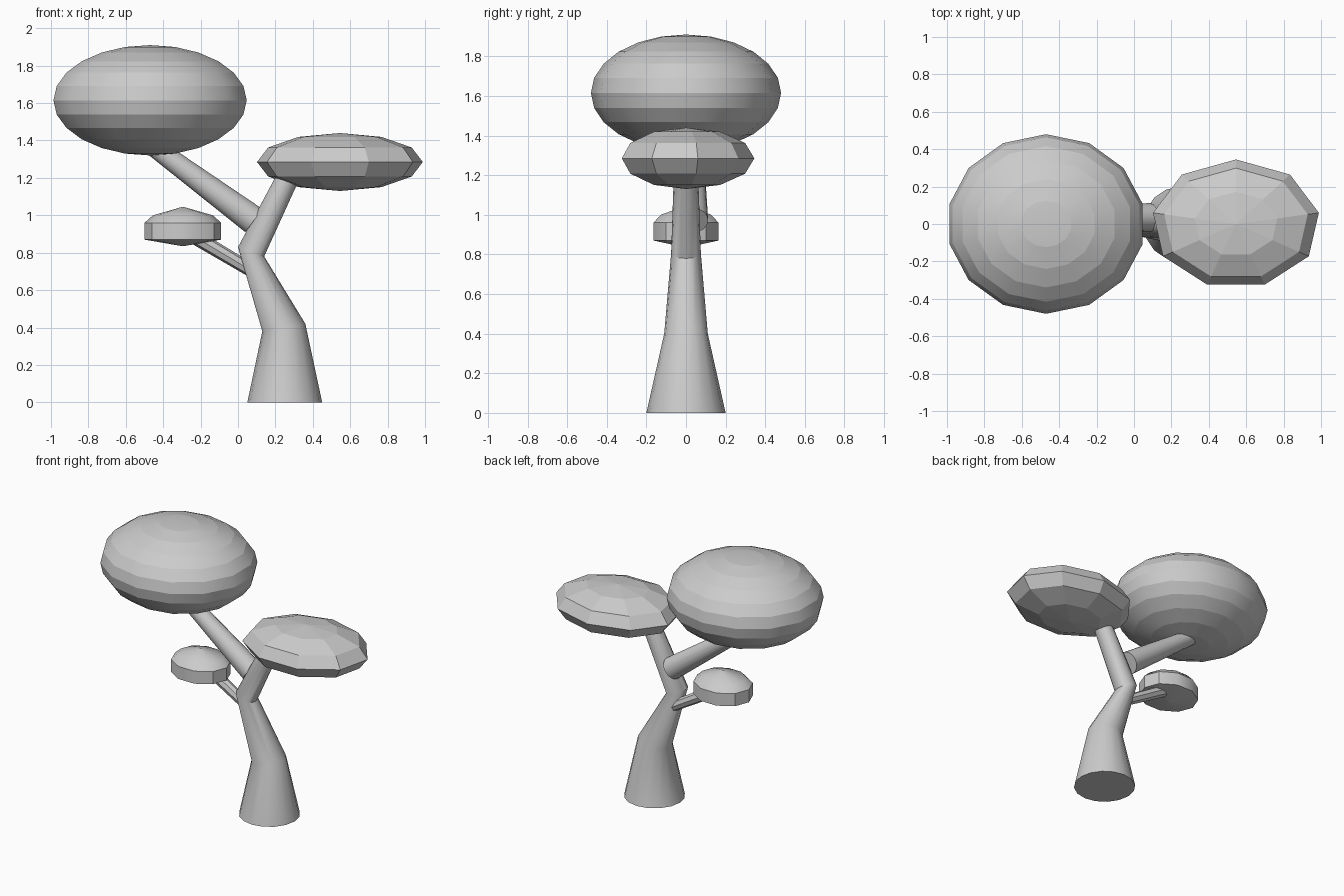
import bpy, bmesh, math
from mathutils import Vector

if "Cube" in bpy.data.objects:
    bpy.data.objects.remove(bpy.data.objects["Cube"])


def finish(bm, name, angle=None):
    bmesh.ops.recalc_face_normals(bm, faces=bm.faces)
    me = bpy.data.meshes.new(name)
    bm.to_mesh(me)
    bm.free()
    ob = bpy.data.objects.new(name, me)
    bpy.context.collection.objects.link(ob)
    if angle:
        bpy.ops.object.select_all(action='DESELECT')
        ob.select_set(True)
        bpy.context.view_layer.objects.active = ob
        bpy.ops.object.shade_smooth_by_angle(angle=math.radians(angle))
    return ob


def loft(name, rings, sides, angle=40):
    """Tube through rings given as (left point, right point, half width, y)."""
    bm = bmesh.new()
    loops = []
    for left, right, half, y in rings:
        a, b = Vector((left[0], y, left[1])), Vector((right[0], y, right[1]))
        mid, u = (a + b) / 2, (b - a) / 2
        loops.append([bm.verts.new(mid + u * math.cos(t) + Vector((0, half * math.sin(t), 0)))
                      for t in (2 * math.pi * i / sides for i in range(sides))])
    for lo, hi in zip(loops, loops[1:]):
        for i in range(sides):
            j = (i + 1) % sides
            bm.faces.new((lo[i], lo[j], hi[j], hi[i]))
    bm.faces.new(loops[0])
    bm.faces.new(loops[-1])
    return finish(bm, name, angle)


def branch(name, start, end, r0, r1, y, sides):
    """Straight tapered limb in the xz plane."""
    s, e = Vector(start), Vector(end)
    d = (e - s).normalized()
    n = Vector((d.y, -d.x))
    return loft(name, [(s - n * r0, s + n * r0, r0, y), (e - n * r1, e + n * r1, r1, y)],
                sides, 35)


def canopy(name, centre, size, segments, rings, banded=False):
    """Squashed sphere; banded keeps ring edges sharp and columns smooth."""
    bm = bmesh.new()
    bmesh.ops.create_uvsphere(bm, u_segments=segments, v_segments=rings, radius=1)
    if banded:
        for f in bm.faces:
            f.smooth = True
        for e in bm.edges:
            e.smooth = abs(e.verts[0].co.z - e.verts[1].co.z) > 1e-4
    for v in bm.verts:
        v.co = Vector([c + s * p for c, s, p in zip(centre, size, v.co)])
    return finish(bm, name)


# Bent trunk running into the right canopy
loft("trunk", [((0.05, 0), (0.45, 0), 0.2, 0),
               ((0.13, 0.38), (0.36, 0.42), 0.11, 0),
               ((0.0, 0.83), (0.14, 0.78), 0.075, 0),
               ((0.235, 1.27), (0.345, 1.23), 0.06, 0)], 16)

# Side branches
branch("left_branch", (0.085, 0.972), (-0.47, 1.38), 0.077, 0.05, 0.035, 16)
branch("small_branch", (0.08, 0.70), (-0.24, 0.89), 0.036, 0.04, 0.03, 8)

# Foliage
canopy("left_canopy", (-0.47, 0, 1.615), (0.53, 0.48, 0.295), 14, 12, True)
canopy("right_canopy", (0.545, 0, 1.285), (0.45, 0.345, 0.155), 9, 6)

# Small disc-like canopy, with a flat wall and a bevelled top
disc = [(0.003, 0.835), (0.205, 0.87), (0.205, 0.96), (0.16, 1.0), (0.003, 1.045)]
loft("small_canopy", [((-0.295 - r, z), (-0.295 + r, z), r * 0.84, 0) for r, z in disc],
     10, 37)
